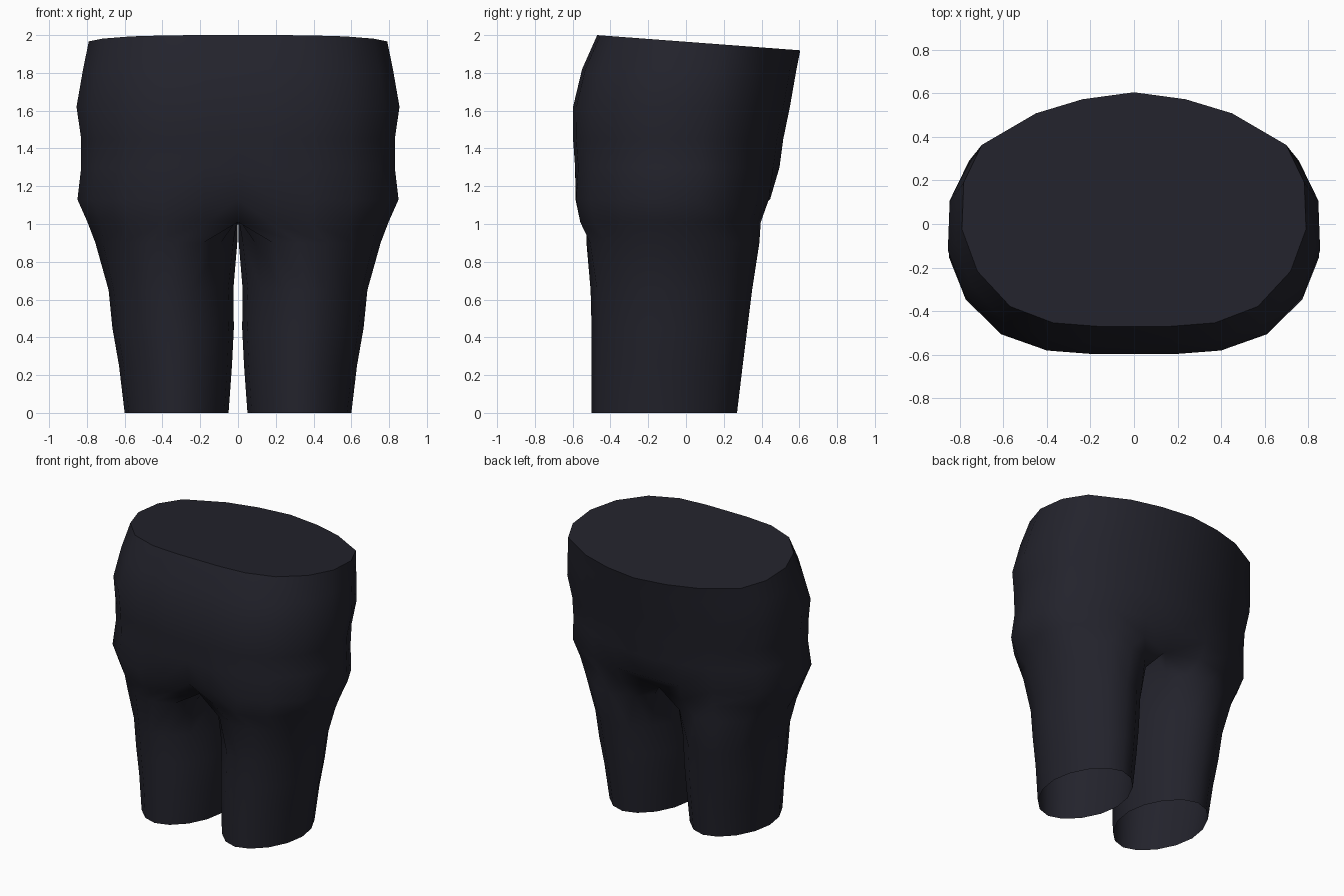
import bpy, bmesh, math

cube = bpy.data.objects.get("Cube")
if cube:
    bpy.data.objects.remove(cube, do_unlink=True)

cloth = bpy.data.materials.new("dark navy cloth")
cloth.use_nodes = True
color = (0.0165, 0.0165, 0.025, 1)
cloth.diffuse_color = color
cloth.node_tree.nodes["Principled BSDF"].inputs["Base Color"].default_value = color

# Half outline of the hips, from front centre round the side to back centre
OUTLINE = [(0, -1), (.21, -1), (.47, -.97), (.72, -.83), (.91, -.53), (1, -.17),
           (.99, .23), (.885, .55), (.57, .82), (.3, .94), (0, 1)]
INNER = 5  # extra points on the inside of each leg

# Hip levels: height, half width, front y, back y, dent at the centre line
HIPS = [(1.96, .79, -.47, .605, 0), (1.82, .82, -.55, .585, 0), (1.62, .855, -.598, .55, 0),
        (1.45, .83, -.598, .515, 0), (1.3, .83, -.587, .495, 0), (1.13, .85, -.597, .475, .03),
        (1.01, .797, -.575, .445, .13)]
# Leg levels: height, outer x, inner x, front y, back y, roundness
LEGS = [(.9, .755, .004, -.54, .4, .75), (.65, .685, .025, -.505, .35, 1),
        (.45, .665, .022, -.5, .325, 1), (.25, .63, .032, -.5, .3, 1), (0, .6, .05, -.5, .27, 1)]


def hip_ring(z, w, front, back, dent):
    mid, half = (front + back) / 2, (back - front) / 2
    ring = []
    for ux, uy in OUTLINE:
        y = mid + half * uy
        y -= math.copysign(dent * max(0, 1 - ux / .35), uy)
        ring.append([w * ux, y, z])
    return ring


def crotch_arch(ring):
    # Inner points run back to front under the hips along the centre line
    a, b = ring[-1], ring[0]
    return [[0, a[1] + (b[1] - a[1]) * t, a[2] + .04 * math.sin(math.pi * t)]
            for t in [(k + 1) / (INNER + 1) for k in range(INNER)]]


def leg_ring(z, outer, inner, front, back, roundness):
    base = hip_ring(z, outer, front, back, .13)
    base += crotch_arch(base)
    n = len(base)
    cx, rx = (outer + inner) / 2, (outer - inner) / 2
    cy, ry = (front + back) / 2, (back - front) / 2
    ring = []
    for i, p in enumerate(base):
        a = 2 * math.pi * (i - 5) / n
        c, s = math.cos(a), math.sin(a)
        x = cx + rx * math.copysign(abs(c) ** 1.08, c)
        y = cy + ry * math.copysign(abs(s) ** 1.08, s)
        ring.append([max(inner, p[0] + (x - p[0]) * roundness),
                     p[1] + (y - p[1]) * roundness, z])
    return ring


bm = bmesh.new()


def bridge(upper, lower, closed):
    n = len(upper)
    for i in range(n if closed else n - 1):
        j = (i + 1) % n
        bm.faces.new((upper[i], lower[i], lower[j], upper[j]))


# Both halves of the trousers, welded along the centre line
for side in (1, -1):
    def add(points):
        return [bm.verts.new((side * x, y, z)) for x, y, z in points]

    rings = []
    for k, level in enumerate(HIPS):
        points = hip_ring(*level)
        if k == 0:  # waist slopes down toward the back
            for p in points:
                p[2] = 2 - .075 * (p[1] + .47)
        rings.append(add(points))
    for upper, lower in zip(rings, rings[1:]):
        bridge(upper, lower, False)
    previous = rings[-1] + add(crotch_arch(points))
    for level in LEGS:
        ring = add(leg_ring(*level))
        bridge(previous, ring, True)
        previous = ring

bmesh.ops.remove_doubles(bm, verts=[v for v in bm.verts if abs(v.co.x) < 1e-5], dist=1e-4)

# Flat cap over the waist
waist = [e for e in bm.edges if e.is_boundary and e.verts[0].co.z > 1.8]
bmesh.ops.contextual_create(bm, geom=waist)
bmesh.ops.recalc_face_normals(bm, faces=bm.faces[:])

mesh = bpy.data.meshes.new("trousers")
bm.to_mesh(mesh)
bm.free()
mesh.materials.append(cloth)
trousers = bpy.data.objects.new("trousers", mesh)
bpy.context.collection.objects.link(trousers)
bpy.context.view_layer.objects.active = trousers
trousers.select_set(True)
bpy.ops.object.shade_smooth_by_angle(angle=math.radians(55))
